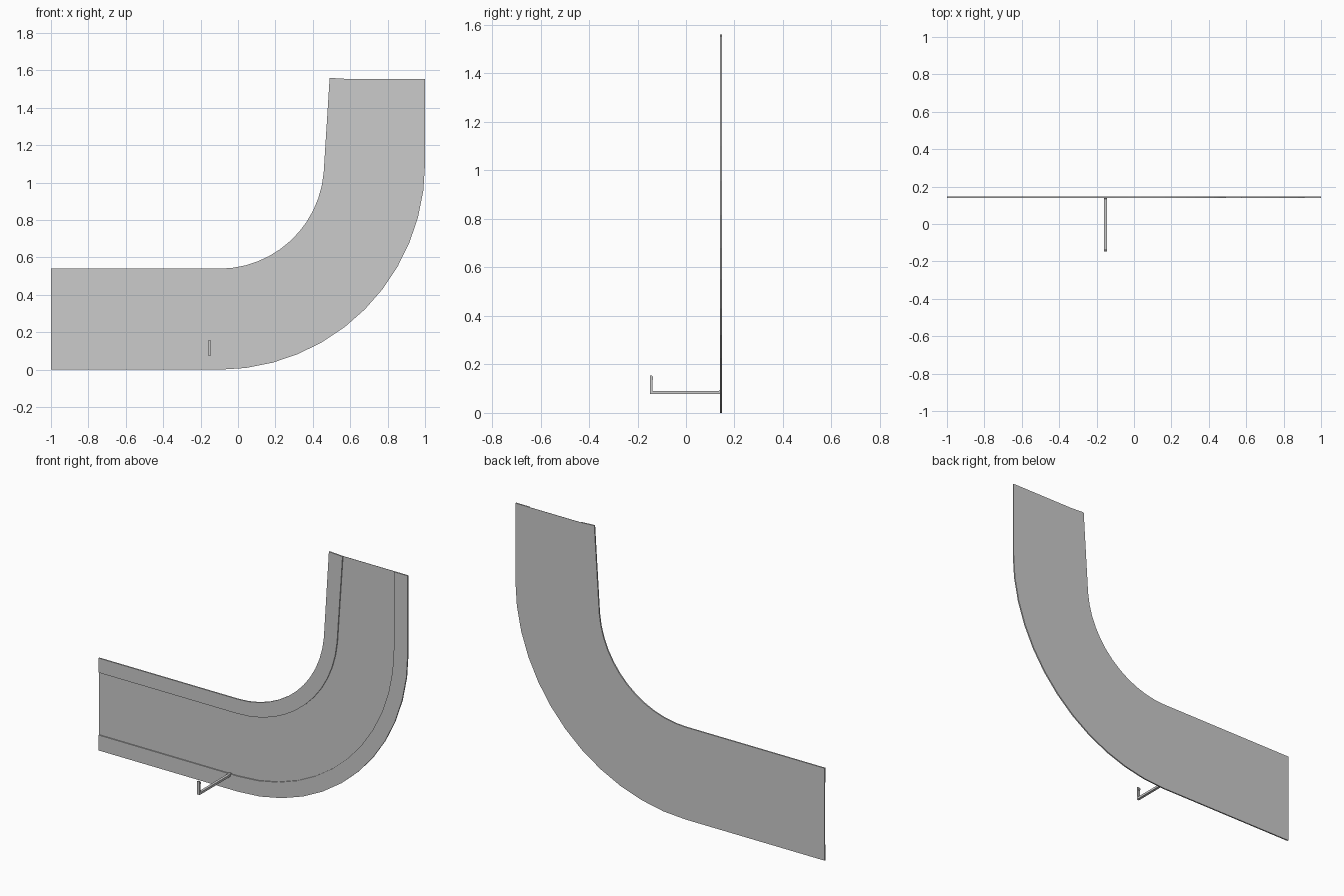
import bpy, bmesh
from math import sin, cos, radians

if "Cube" in bpy.data.objects:
    bpy.data.objects.remove(bpy.data.objects["Cube"])

CX, CZ, SEG = -0.1, 1.1, 12


def path(r, sweep, end):
    """Straight run, bend around a shared centre, straight run up to end (x, z)."""
    pts = [(-1.0, CZ - r)]
    for i in range(SEG + 1):
        a = radians(sweep) * i / SEG
        pts.append((CX + r * sin(a), CZ - r * cos(a)))
    return pts + [end]


def finish(bm, name):
    mesh = bpy.data.meshes.new(name)
    if bm.faces:
        bmesh.ops.recalc_face_normals(bm, faces=bm.faces)
    bm.to_mesh(mesh)
    bm.free()
    obj = bpy.data.objects.new(name, mesh)
    bpy.context.collection.objects.link(obj)
    return obj


def strip(name, line_a, line_b, front, back):
    """Solid ribbon between two paths lying in the xz plane."""
    bm = bmesh.new()
    rings = [[bm.verts.new((x, y, z)) for (x, z), y in
              ((a, back), (a, front), (b, front), (b, back))]
             for a, b in zip(line_a, line_b)]
    for r, s in zip(rings, rings[1:]):
        for k in range(4):
            n = (k + 1) % 4
            bm.faces.new((r[k], r[n], s[n], s[k]))
    bm.faces.new(rings[0])
    bm.faces.new(rings[-1])
    return finish(bm, name)


def extrude_profile(name, profile, x0, x1):
    """Extrude a yz outline along x."""
    bm = bmesh.new()
    face = bm.faces.new([bm.verts.new((x0, y, z)) for y, z in profile])
    new = bmesh.ops.extrude_face_region(bm, geom=[face])["geom"]
    verts = [v for v in new if isinstance(v, bmesh.types.BMVert)]
    bmesh.ops.translate(bm, vec=(x1 - x0, 0, 0), verts=verts)
    return finish(bm, name)


outer = path(1.10, 90, (1.0, 1.555))
outer_lip = path(1.01, 90, (0.91, 1.555))
inner_lip = path(0.645, 85, (0.578, 1.555))
inner = path(0.56, 85, (0.49, 1.56))

# Bent panel with a raised border along each long edge
strip("panel", outer_lip, inner_lip, 0.1455, 0.1475)
strip("outer_border", outer, outer_lip, 0.1395, 0.1475)
strip("inner_border", inner_lip, inner, 0.1395, 0.1475)

# Hook: arm, upturned end and small thickened tip
extrude_profile("hook", [
    (0.1455, 0.077), (-0.148, 0.077), (-0.148, 0.155), (-0.141, 0.155),
    (-0.136, 0.148), (-0.136, 0.138), (-0.139, 0.134), (-0.139, 0.090),
    (0.134, 0.090), (0.140, 0.095), (0.1455, 0.095)], -0.16, -0.145)

# Guide wires following the outside of the bend (edges only)
bm = bmesh.new()
rows = [[bm.verts.new((x, y, z)) for x, z in outer[1:-1]]
        for y in (0.095, 0.115, 0.1395)]
for row in rows:
    for a, b in zip(row, row[1:]):
        bm.edges.new((a, b))
for r, s in zip(rows, rows[1:]):
    for i in (0, -1):
        bm.edges.new((r[i], s[i]))
finish(bm, "bend_guide_wires")
